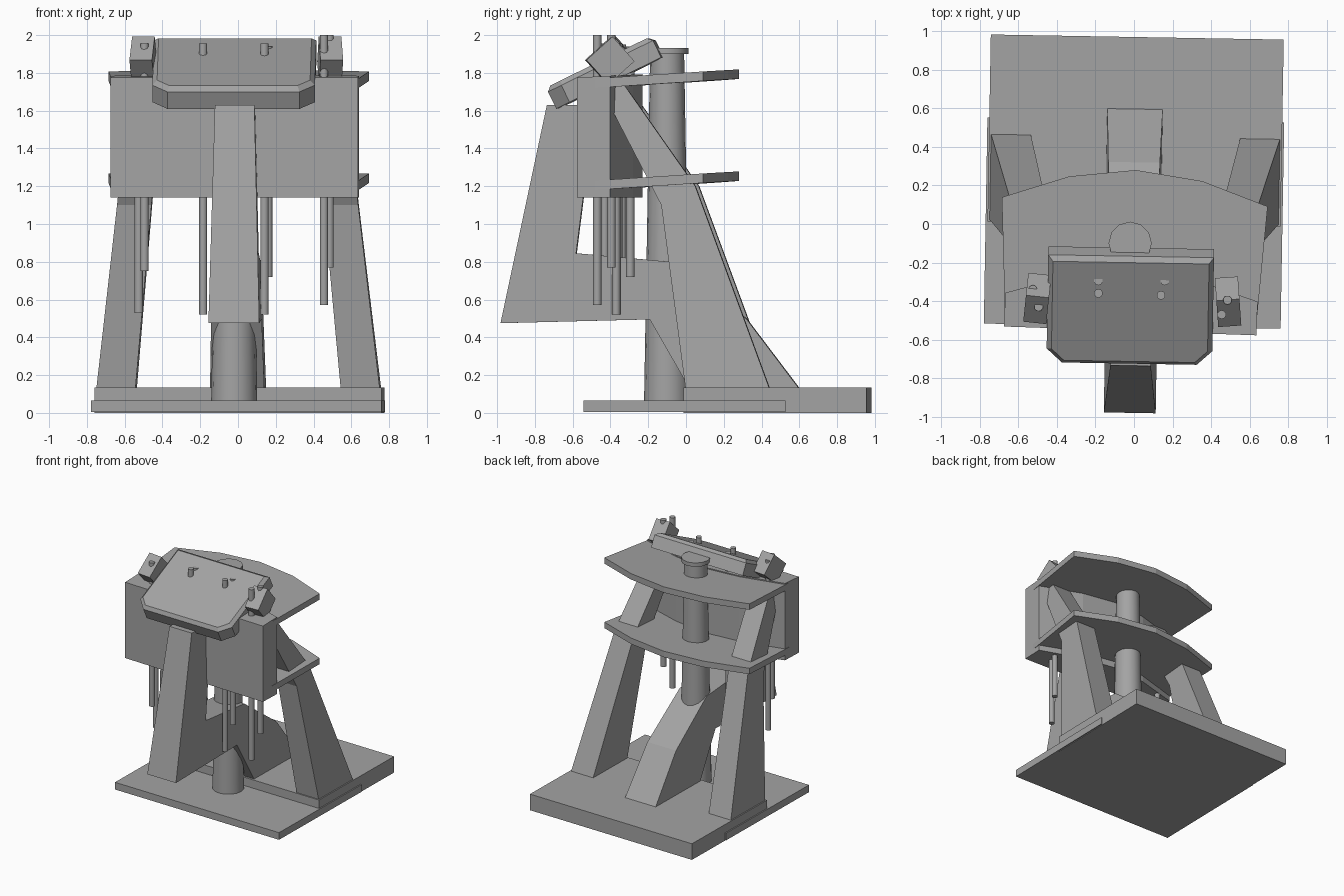
import bpy, bmesh
from math import radians
from mathutils import Matrix, Vector

if "Cube" in bpy.data.objects:
    bpy.data.objects.remove(bpy.data.objects["Cube"])

grey = bpy.data.materials.new("warm_grey")
grey.use_nodes = True
grey.diffuse_color = (0.37, 0.37, 0.37, 1)
grey.node_tree.nodes["Principled BSDF"].inputs["Base Color"].default_value = (0.37, 0.37, 0.37, 1)


def finish(name, bm, turn=-1.0):
    """Turn the part slightly about z and make it an object."""
    bm.transform(Matrix.Rotation(radians(turn), 4, 'Z'))
    bmesh.ops.recalc_face_normals(bm, faces=bm.faces)
    mesh = bpy.data.meshes.new(name)
    bm.to_mesh(mesh)
    bm.free()
    mesh.materials.append(grey)
    obj = bpy.data.objects.new(name, mesh)
    bpy.context.collection.objects.link(obj)
    return obj


def loft(bm, ring_a, ring_b):
    """Solid between two matching rings of points."""
    a = [bm.verts.new(p) for p in ring_a]
    b = [bm.verts.new(p) for p in ring_b]
    bm.faces.new(a)
    bm.faces.new(b)
    for i in range(len(a)):
        j = (i + 1) % len(a)
        bm.faces.new((a[i], a[j], b[j], b[i]))
    return b


def box(name, lo, hi):
    bm = bmesh.new()
    ring = [(lo[0], lo[1]), (hi[0], lo[1]), (hi[0], hi[1]), (lo[0], hi[1])]
    loft(bm, [(x, y, lo[2]) for x, y in ring], [(x, y, hi[2]) for x, y in ring])
    return finish(name, bm)


def side_prism(name, profile, x_low, x_high):
    """Side profile (y, z) spanning between two x limits that depend on z."""
    bm = bmesh.new()
    loft(bm, [(x_low(z), y, z) for y, z in profile],
         [(x_high(z), y, z) for y, z in profile])
    return finish(name, bm)


def cylinder(name, x, y, z0, z1, r0, r1, sides):
    bm = bmesh.new()
    bmesh.ops.create_cone(bm, cap_ends=True, segments=sides, radius1=r0, radius2=r1,
                          depth=z1 - z0,
                          matrix=Matrix.Translation((x, y, (z0 + z1) / 2)))
    for f in bm.faces:
        f.smooth = len(f.verts) == 4
    obj = finish(name, bm, 0)
    for e in obj.data.edges:
        a, b = (obj.data.vertices[i].co.z for i in e.vertices)
        e.use_edge_sharp = abs(a - b) < 0.001
    return obj


# Base slabs
box("rear_base", (-0.76, 0.0, 0), (0.76, 0.97, 0.135))
box("front_base", (-0.77, -0.53, 0.005), (0.77, 0.54, 0.065))

# Bent side legs
leg = [(0.02, 0.06), (0.48, 0.06), (0.06, 1.2), (-0.32, 1.74), (-0.46, 1.74),
       (-0.39, 1.62), (-0.12, 1.1)]
inner = lambda z: 0.555 - 0.09 * z
outer = lambda z: 0.765 - 0.115 * z
side_prism("left_leg", leg, inner, outer)
side_prism("right_leg", leg, lambda z: -outer(z), lambda z: -inner(z))

# Central arm: rear foot, horizontal bar and front upright
arm = [(0.02, 0.13), (0.6, 0.13), (0.32, 0.5), (-0.085, 0.8), (-0.58, 0.845),
       (-0.535, 1.2), (-0.535, 1.63), (-0.735, 1.63), (-0.98, 0.475), (-0.19, 0.495)]
half = lambda z: 0.147 - 0.026 * z
side_prism("central_arm", arm, lambda z: -half(z) - 0.005, lambda z: half(z) - 0.005)

# Central column with cap
cylinder("column", -0.02, -0.1, 0.06, 1.91, 0.122, 0.09, 16)
cylinder("column_cap", -0.02, -0.1, 1.9, 1.932, 0.112, 0.112, 12)

# Two bowed plates, slightly raised towards the back
arc = [(-0.65, -0.54), (-0.69, 0.115), (-0.345, 0.235), (0, 0.28),
       (0.345, 0.235), (0.69, 0.115), (0.65, -0.54)]
for name, z in (("lower_plate", 1.21), ("upper_plate", 1.75)):
    bm = bmesh.new()
    loft(bm, [(x, y, z + 0.065 * y) for x, y in arc],
         [(x, y, z + 0.05 + 0.065 * y) for x, y in arc])
    finish(name, bm, -2)

# Front housing, thicker in the middle
plan = [(-0.655, -0.555), (0.655, -0.555), (0.655, -0.38), (0.3, -0.27), (0, -0.23),
        (-0.3, -0.27), (-0.655, -0.38)]
bm = bmesh.new()
loft(bm, [(x, y, 1.14) for x, y in plan], [(x, y, 1.775 + 0.055 * (y + 0.555)) for x, y in plan])
finish("front_housing", bm, -2)

# Sloped console with clipped front corners and a bevelled top
w, l, c = 0.43, 0.31, 0.08
console = [(-w, l), (-w, c - l), (c - w, -l), (w - c, -l), (w, c - l), (w, l)]
bm = bmesh.new()
loft(bm, [(x, y, -0.125) for x, y in console], [(x, y, 0) for x, y in console])
rim = [e for e in bm.edges if all(v.co.z > -0.01 for v in e.verts)]
bmesh.ops.bevel(bm, geom=rim, offset=0.025, segments=1, affect='EDGES')
bm.transform(Matrix.Translation((-0.012, -0.457, 1.858)) @ Matrix.Rotation(radians(26), 4, 'X'))
finish("console", bm)

# Tilted control boxes beside the console
for name, s in (("left_control_box", 1), ("right_control_box", -1)):
    bm = bmesh.new()
    bmesh.ops.create_cube(bm, size=1)
    bm.transform(Matrix.Translation((s * 0.495, -0.395, 1.865))
                 @ Matrix.Rotation(radians(s * 5), 4, 'Z')
                 @ Matrix.Rotation(radians(42), 4, 'X')
                 @ Matrix.Diagonal((0.12, 0.185, 0.175, 1)))
    finish(name, bm)

# Vertical rods: x, y, bottom, top
rods = [(-0.525, -0.34, 0.53, 1.95), (-0.495, -0.43, 0.75, 1.955),
        (-0.185, -0.36, 0.52, 1.955), (-0.185, -0.295, 0.72, 1.94),
        (0.14, -0.37, 0.52, 1.955), (0.16, -0.295, 0.72, 1.94),
        (0.455, -0.47, 0.57, 2.0), (0.485, -0.395, 0.77, 2.0)]
for x, y, z0, z1 in rods:
    cylinder("rod", x, y, z0, z1, 0.023, 0.023, 10)
